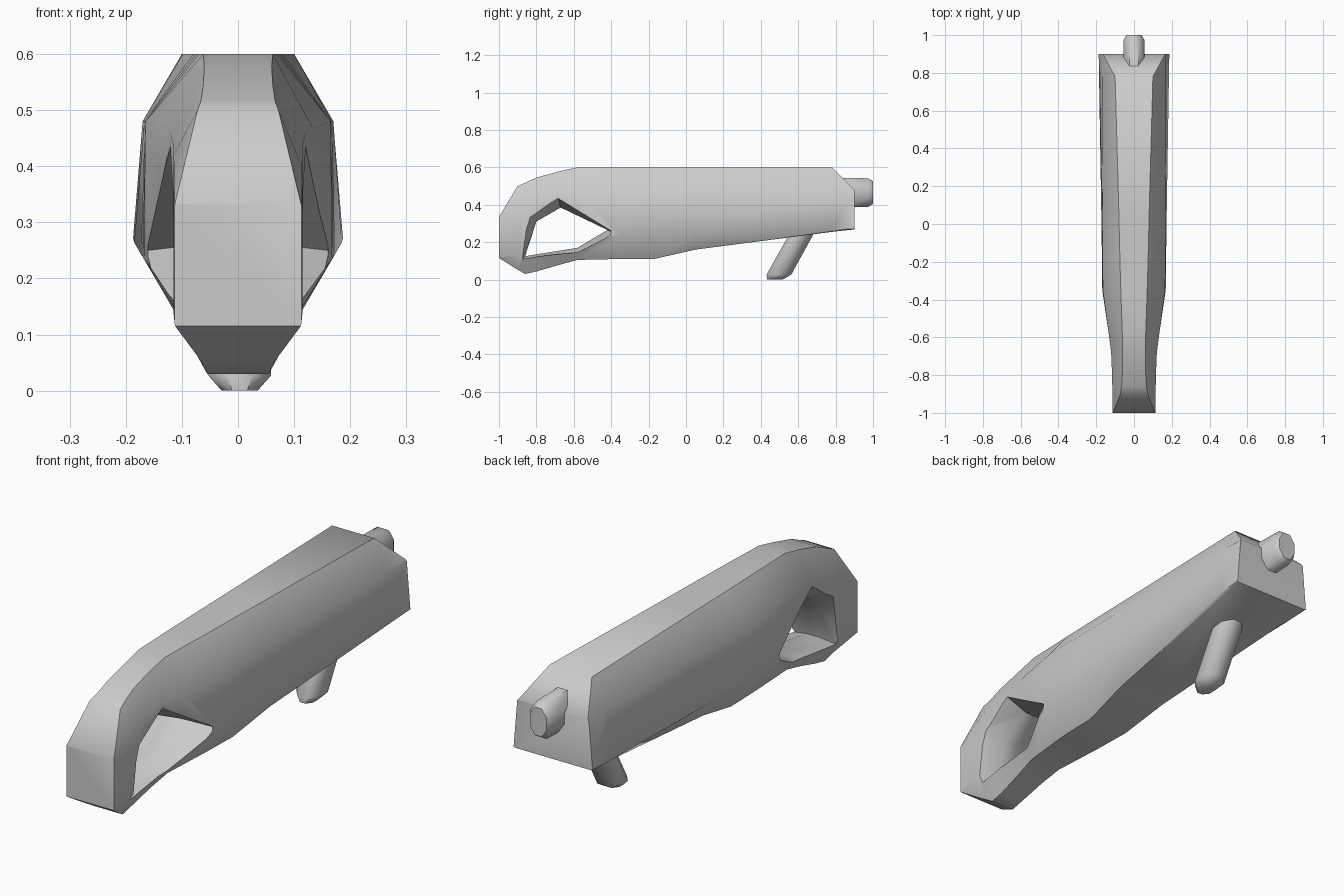
import bpy, bmesh, math

if "Cube" in bpy.data.objects:
    bpy.data.objects.remove(bpy.data.objects["Cube"])


def loft(name, rings):
    """Skin a list of equal-sized point rings and cap both ends."""
    bm = bmesh.new()
    vs = [[bm.verts.new(p) for p in r] for r in rings]
    n = len(rings[0])
    for a, b in zip(vs, vs[1:]):
        for i in range(n):
            j = (i + 1) % n
            bm.faces.new((a[i], a[j], b[j], b[i]))
    bm.faces.new(vs[0][::-1])
    bm.faces.new(vs[-1])
    bmesh.ops.recalc_face_normals(bm, faces=bm.faces)
    me = bpy.data.meshes.new(name)
    bm.to_mesh(me)
    bm.free()
    ob = bpy.data.objects.new(name, me)
    bpy.context.collection.objects.link(ob)
    return ob


def smooth(ob, deg):
    bpy.ops.object.select_all(action='DESELECT')
    ob.select_set(True)
    bpy.context.view_layer.objects.active = ob
    bpy.ops.object.shade_smooth_by_angle(angle=math.radians(deg))


# Housing: octagonal sections along y as (y, then (half width, z) from bottom to top)
sections = [
    (-1.00, (.112, .115), (.113, .12), (.113, .33), (.112, .335)),
    (-0.90, (.066, .053), (.114, .13), (.114, .40), (.072, .50)),
    (-0.86, (.055, .030), (.115, .14), (.115, .42), (.066, .517)),
    (-0.80, (.055, .043), (.116, .15), (.116, .44), (.062, .545)),
    (-0.68, (.062, .078), (.120, .17), (.121, .46), (.060, .578)),
    (-0.58, (.072, .105), (.134, .19), (.134, .467), (.062, .60)),
    (-0.35, (.090, .110), (.168, .235), (.165, .48), (.070, .60)),
    (-0.17, (.095, .110), (.170, .24), (.166, .48), (.075, .60)),
    (0.05, (.115, .160), (.173, .243), (.167, .48), (.080, .60)),
    (0.78, (.170, .255), (.185, .264), (.170, .48), (.100, .60)),
    (0.90, (.178, .268), (.187, .272), (.170, .475), (.165, .48)),
]
rings = [[(w, y, z) for w, z in s] + [(-w, y, z) for w, z in reversed(s)]
         for y, *s in sections]
housing = loft("housing", rings)

# Hand hole: a cutter that is narrow in the middle and flares to both sides
inner = [(-.86, .125), (-.80, .31), (-.67, .385), (-.42, .265), (-.58, .17)]
outer = [(-.885, .095), (-.85, .345), (-.69, .455), (-.385, .25), (-.58, .125)]
cutter = loft("hand_hole_cutter", [[(x, y, z) for y, z in o] for x, o in
              ((-.16, outer), (-.03, inner), (.03, inner), (.16, outer))])
cutter.hide_render = True
cutter.hide_viewport = False
mod = housing.modifiers.new("hand_hole", 'BOOLEAN')
mod.object = cutter
mod.operation = 'DIFFERENCE'
mod.solver = 'EXACT'
bpy.context.view_layer.objects.active = housing
housing.select_set(True)
bpy.ops.object.modifier_apply(modifier=mod.name)
bpy.data.objects.remove(cutter, do_unlink=True)
smooth(housing, 50)

angles = [math.radians(22.5 + 45 * i) for i in range(8)]
k = 1 / math.cos(math.radians(22.5))

# Rear connector: stubby octagonal plug
plug = loft("rear_connector", [
    [(rx * k * math.cos(a), y, .465 + rz * k * math.sin(a)) for a in angles]
    for y, rx, rz in ((.80, .055, .08), (.975, .055, .076), (1.0, .04, .06))])
smooth(plug, 50)

# Support leg: slanted octagonal post with a chamfered foot
leg = loft("support_leg", [
    [(.003 + rx * k * math.cos(a), y + ry * k * math.sin(a), z) for a in angles]
    for z, y, rx, ry in ((.32, .66, .056, .064), (.027, .497, .056, .066),
                         (0, .475, .032, .042))])
smooth(leg, 50)
